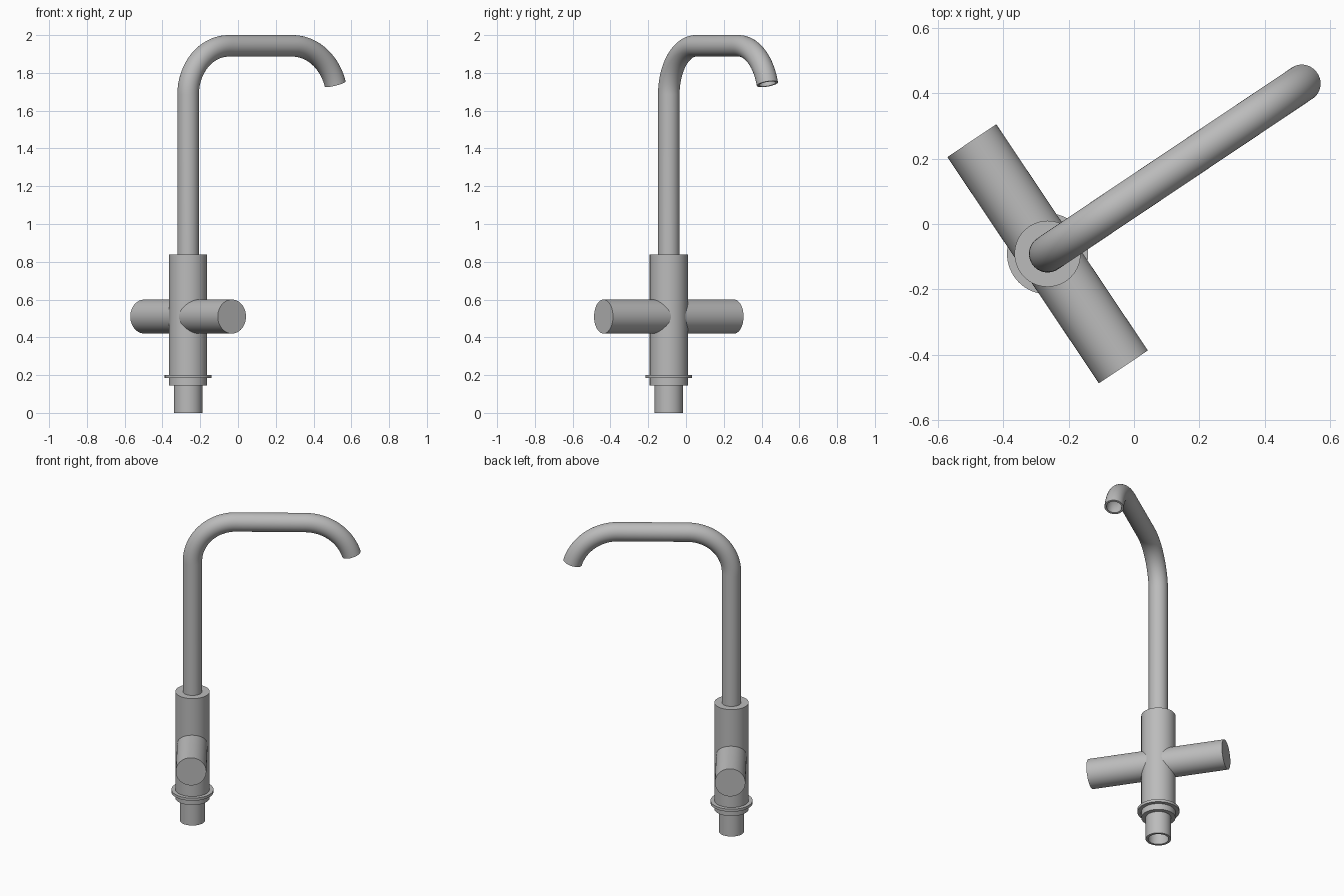
import bpy, bmesh, math
from mathutils import Vector, Matrix

cube = bpy.data.objects.get("Cube")
if cube:
    bpy.data.objects.remove(cube, do_unlink=True)

# Single satin grey
grey = bpy.data.materials.new("satin grey")
grey.use_nodes = True
colour = (0.5, 0.5, 0.5, 1)
grey.diffuse_color = colour
grey.node_tree.nodes["Principled BSDF"].inputs["Base Color"].default_value = colour

AXIS = Vector((-0.264, -0.091, 0))      # centre of the upright
SPOUT_ANGLE = math.atan2(0.5565, 0.8305)  # direction of the spout in plan
SIDES = 64


def finish(name, bm):
    """Turn a bmesh, built around the upright, into a shaded object."""
    bmesh.ops.recalc_face_normals(bm, faces=bm.faces)
    mesh = bpy.data.meshes.new(name)
    bm.to_mesh(mesh)
    bm.free()
    mesh.materials.append(grey)
    obj = bpy.data.objects.new(name, mesh)
    bpy.context.collection.objects.link(obj)
    obj.location = AXIS
    obj.rotation_euler.z = SPOUT_ANGLE
    bpy.ops.object.select_all(action='DESELECT')
    obj.select_set(True)
    bpy.context.view_layer.objects.active = obj
    bpy.ops.object.shade_smooth_by_angle(angle=math.radians(35))
    return obj


def lathe(name, profile):
    """Spin (radius, height) points about the upright."""
    bm = bmesh.new()
    verts = [bm.verts.new((r, 0, z)) for r, z in profile]
    edges = [bm.edges.new(pair) for pair in zip(verts, verts[1:])]
    bmesh.ops.spin(bm, geom=verts + edges, cent=(0, 0, 0), axis=(0, 0, 1),
                   angle=math.tau, steps=SIDES, use_duplicate=False)
    bmesh.ops.remove_doubles(bm, verts=bm.verts, dist=1e-5)
    return finish(name, bm)


# Threaded-end stem, hollow from below
lathe("hollow_stem", [(0, 0.14), (0.06, 0.14), (0.06, 0), (0.075, 0), (0.075, 0.15)])

# Main body and mounting flange
lathe("body", [(0, 0.145), (0.101, 0.145), (0.101, 0.838), (0, 0.838)])
lathe("mounting_flange", [(0.095, 0.184), (0.124, 0.184), (0.124, 0.201), (0.095, 0.201)])

# Cross handle, one cylinder through the body
bm = bmesh.new()
bmesh.ops.create_cone(bm, cap_ends=True, segments=SIDES, radius1=0.09, radius2=0.09,
                      depth=0.832,
                      matrix=Matrix.Translation((0, 0, 0.51)) @ Matrix.Rotation(math.pi / 2, 4, 'X'))
finish("cross_handle", bm)

# Spout centre line in its own plane: (run, height, pitch of travel)
TOP, BEND, TIP_BEND, TIP_START = 1.943, 0.258, 0.285, 0.665
path = [(0, 0.8, math.pi / 2)]
for i in range(25):
    a = math.pi / 2 * i / 24
    path.append((BEND * (1 - math.cos(a)), TOP - BEND * (1 - math.sin(a)), math.pi / 2 - a))
for i in range(21):
    a = math.radians(73) * i / 20
    path.append((TIP_START + TIP_BEND * math.sin(a), TOP - TIP_BEND * (1 - math.cos(a)), -a))

# Sweep outer and inner walls, joined by a rim at each end
bm = bmesh.new()


def ring(point, radius):
    run, height, pitch = point
    across = Vector((-math.sin(pitch), 0, math.cos(pitch)))
    centre = Vector((run, 0, height))
    verts = []
    for k in range(SIDES):
        a = math.tau * k / SIDES
        verts.append(bm.verts.new(centre + radius * (math.cos(a) * across
                                                     + math.sin(a) * Vector((0, 1, 0)))))
    return verts


rings = [ring(p, 0.057) for p in path] + [ring(p, 0.045) for p in reversed(path)]
for lower, upper in zip(rings, rings[1:] + rings[:1]):
    for k in range(SIDES):
        n = (k + 1) % SIDES
        bm.faces.new((lower[k], lower[n], upper[n], upper[k]))
finish("spout", bm)
